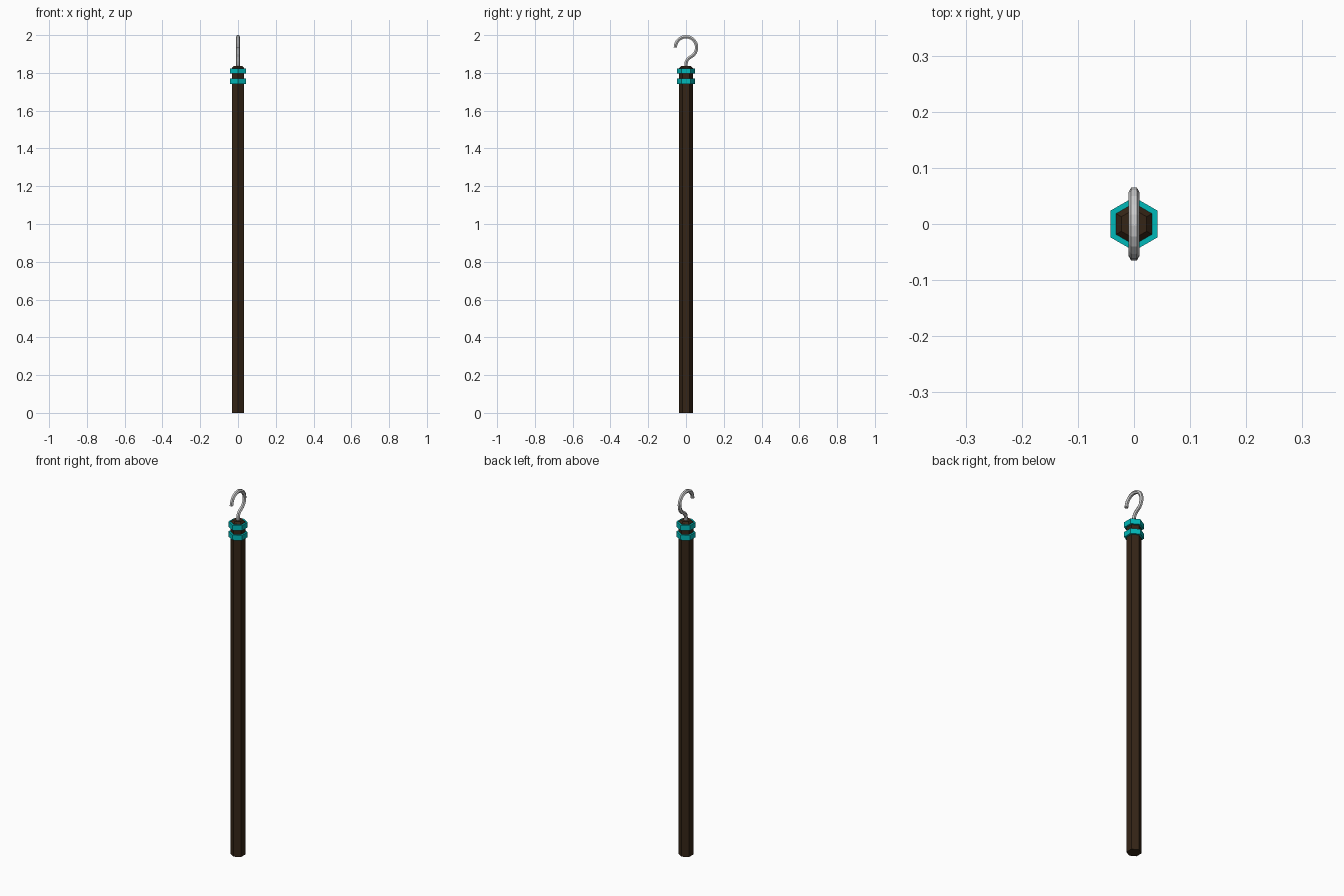
import bpy, bmesh, math

if "Cube" in bpy.data.objects:
    bpy.data.objects.remove(bpy.data.objects["Cube"])

def material(name, rgb):
    m = bpy.data.materials.new(name)
    m.diffuse_color = (*rgb, 1)
    m.use_nodes = True
    m.node_tree.nodes["Principled BSDF"].inputs["Base Color"].default_value = m.diffuse_color
    return m

def loft(name, loops, mat=None):
    """Skin a list of equal-length point loops and cap both ends."""
    bm = bmesh.new()
    rows = [[bm.verts.new(p) for p in loop] for loop in loops]
    n = len(rows[0])
    for a, b in zip(rows, rows[1:]):
        for i in range(n):
            j = (i + 1) % n
            bm.faces.new((a[i], a[j], b[j], b[i]))
    bm.faces.new(rows[0][::-1])
    bm.faces.new(rows[-1])
    bmesh.ops.recalc_face_normals(bm, faces=bm.faces)
    mesh = bpy.data.meshes.new(name)
    bm.to_mesh(mesh)
    bm.free()
    ob = bpy.data.objects.new(name, mesh)
    bpy.context.collection.objects.link(ob)
    if mat:
        mesh.materials.append(mat)
    return ob

def hexagon(r, z):
    return [(r * math.sin(i * math.pi / 3), r * math.cos(i * math.pi / 3), z) for i in range(6)]

wood = material("dark_wood", (0.035, 0.018, 0.008))
teal = material("teal", (0.0, 0.48, 0.48))

# Hexagonal pole with a chamfered top
loft("pole", [hexagon(0.037, 0), hexagon(0.037, 1.826), hexagon(0.026, 1.836)], wood)

# Two teal collars
for name, z0, z1 in (("lower_collar", 1.742, 1.77), ("upper_collar", 1.796, 1.824)):
    loft(name, [hexagon(0.048, z0), hexagon(0.048, z1)], teal)

# Hook: straight stem, reverse bend, then a large open arc (y, z, heading)
R, cz, r, turn = 0.0565, 1.935, 0.041, math.radians(65)
ys, zs = R * math.cos(turn), cz - R * math.sin(turn)
path = [(0, 1.82, math.pi / 2)]
for i in range(5):
    a = turn * i / 4
    path.append((ys - r * (math.cos(a) - math.cos(turn)),
                 zs - r * (math.sin(turn) - math.sin(a)), math.pi / 2 - a))
for i in range(1, 15):
    a = -turn + (math.pi + turn) * i / 14
    path.append((R * math.cos(a), cz + R * math.sin(a), a + math.pi / 2))
# the bend ends level with the start of the arc
bend_end = math.pi / 2 - turn
path = [(y, z, h) for y, z, h in path]

loops = []
for y, z, h in path:
    ny, nz = -math.sin(h), math.cos(h)
    loop = []
    for k in range(6):
        t = k * math.pi / 3
        u, v = 0.01 * math.cos(t), 0.01 * math.sin(t)
        loop.append((u, y + ny * v, z + nz * v))
    loops.append(loop)
loft("hook", loops)
